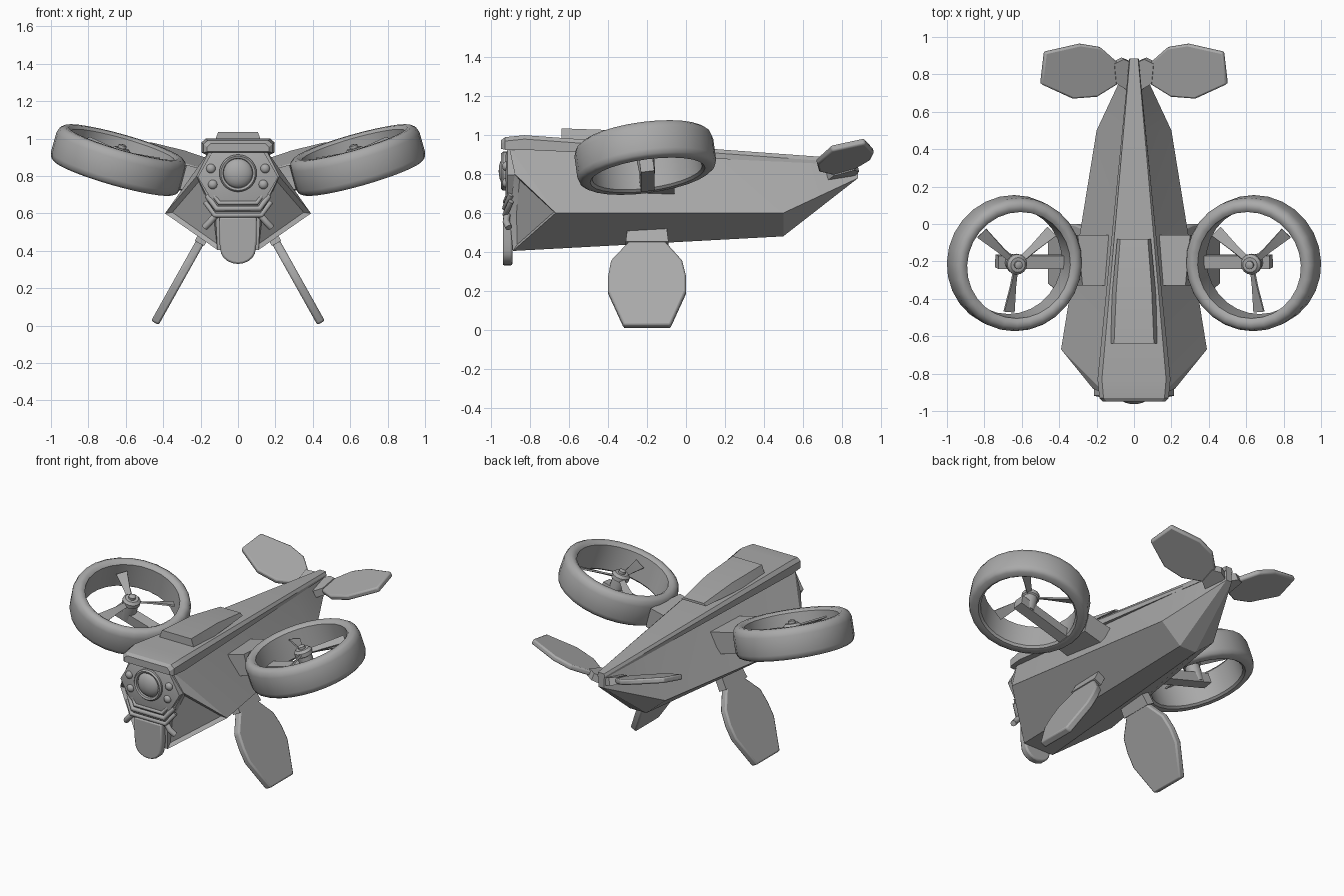
import bpy, bmesh, math
from mathutils import Matrix, Vector

if "Cube" in bpy.data.objects:
    bpy.data.objects.remove(bpy.data.objects["Cube"])

grey = bpy.data.materials.new("hull grey")
grey.diffuse_color = (0.4, 0.4, 0.4, 1)
grey.use_nodes = True
grey.node_tree.nodes["Principled BSDF"].inputs["Base Color"].default_value = grey.diffuse_color


def finish(name, bm, mirror=False, matrix=None, bevel=0, angle=35):
    """Turn a bmesh into a named object, optionally mirrored across x."""
    if matrix:
        bm.transform(matrix)
    bmesh.ops.recalc_face_normals(bm, faces=bm.faces)
    mesh = bpy.data.meshes.new(name)
    bm.to_mesh(mesh)
    bm.free()
    mesh.shade_smooth()
    mesh.set_sharp_from_angle(angle=math.radians(angle))
    mesh.materials.append(grey)
    ob = bpy.data.objects.new(name, mesh)
    bpy.context.collection.objects.link(ob)
    if bevel:
        b = ob.modifiers.new("bevel", 'BEVEL')
        b.width, b.segments, b.limit_method = bevel, 2, 'ANGLE'
    if mirror:
        ob.modifiers.new("mirror", 'MIRROR').use_clip = False
    return ob


def loft(sections):
    """Closed skin through equal-length rings of points."""
    bm = bmesh.new()
    rings = [[bm.verts.new(p) for p in s] for s in sections]
    n = len(rings[0])
    for a, b in zip(rings, rings[1:]):
        for i in range(n):
            bm.faces.new((a[i], a[(i + 1) % n], b[(i + 1) % n], b[i]))
    bm.faces.new(rings[0])
    bm.faces.new(rings[-1])
    return bm


def plate(points, offset):
    """Flat outline extruded evenly to both sides."""
    o = Vector(offset) / 2
    return loft([[Vector(p) - o for p in points], [Vector(p) + o for p in points]])


def box(x0, x1, y0, y1, z0, z1):
    return loft([[(x0, y0, z), (x1, y0, z), (x1, y1, z), (x0, y1, z)] for z in (z0, z1)])


def lathe(profile, n, closed=False):
    """Revolve (radius, z) points around z."""
    bm = bmesh.new()
    rings = [[bm.verts.new((r * math.cos(2 * math.pi * k / n), r * math.sin(2 * math.pi * k / n), z))
              for k in range(n)] for r, z in profile]
    pairs = list(zip(rings, rings[1:])) + ([(rings[-1], rings[0])] if closed else [])
    for a, b in pairs:
        for i in range(n):
            bm.faces.new((a[i], a[(i + 1) % n], b[(i + 1) % n], b[i]))
    if not closed:
        bm.faces.new(rings[0])
        bm.faces.new(rings[-1])
    return bm


def tube(name, points, radius, mirror=False):
    """Round bar following a path."""
    cu = bpy.data.curves.new(name, 'CURVE')
    cu.dimensions, cu.bevel_depth, cu.bevel_resolution, cu.use_fill_caps = '3D', radius, 2, True
    sp = cu.splines.new('POLY')
    sp.points.add(len(points) - 1)
    for p, q in zip(sp.points, points):
        p.co = (*q, 1)
    cu.materials.append(grey)
    ob = bpy.data.objects.new(name, cu)
    bpy.context.collection.objects.link(ob)
    if mirror:
        ob.modifiers.new("mirror", 'MIRROR')


# Hull: faceted wedge with a pointed tail
P = dict(T=(.15, -.91, .94), M=(.22, -.88, .80), B=(.12, -.91, .60), K=(.11, -.89, .405),
         W=(.39, -.67, .60), V=(.2, .5, .60), J=(.06, .5, .48), U=(.06, .5, .87),
         E=(.02, .885, .78), F=(.02, .885, .85))
bm = bmesh.new()
right = {k: bm.verts.new(p) for k, p in P.items()}
left = {k: bm.verts.new((-p[0], p[1], p[2])) for k, p in P.items()}
corners = []
for side in (right, left):
    for f in ("TMW", "TWVU", "UVEF", "MBKW", "WKJV", "VJE"):
        face = bm.faces.new([side[k] for k in f])
        if f == "MBKW":
            corners.append(face)
for f in ("TMB", "BK", "KJ", "JE", "EF", "FU", "UT"):
    bm.faces.new([right[k] for k in f] + [left[k] for k in reversed(f)])
bmesh.ops.recalc_face_normals(bm, faces=bm.faces)
# recessed cheek panels
bmesh.ops.inset_individual(bm, faces=corners, thickness=.035, depth=-.02)
finish("hull", bm, angle=20)

# Roof: tapering cap from the nose to the tail
roof = [(-.95, .165, .93, .975), (-.93, .185, .925, .99), (-.83, .195, .925, 1.0), (.885, .025, .845, .875)]
finish("roof", loft([[(-w, y, a), (w, y, a), (w, y, b - .02), (w * .88, y, b),
                      (-w * .88, y, b), (-w, y, b - .02)] for y, w, a, b in roof]), angle=30)

# Raised hatch on the roof
finish("roof_hatch", loft([[(-w, y, .97), (w, y, .97), (w * .82, y, z), (-w * .82, y, z)]
                           for y, w, z in ((-.64, .13, 1.035), (-.35, .115, 1.025), (-.08, .09, .985))]))

# Nose: hexagonal plate, lens with rim and small lamps
hexa = [(.14, .925), (.215, .795), (.12, .635), (-.12, .635), (-.215, .795), (-.14, .925)]
bm = loft([[(x, -.88, z) for x, z in hexa], [(x, -.918, z) for x, z in hexa],
           [(x * .8, -.928, .79 + (z - .79) * .8) for x, z in hexa]])
finish("nose_plate", bm, angle=20)
to_front = Matrix.Rotation(math.pi / 2, 4, 'X')
finish("lens_rim", lathe([(.075, 0), (.1, 0), (.1, .025), (.092, .035), (.08, .03)], 28, True),
       matrix=Matrix.Translation((0, -.915, .815)) @ to_front)


def dome(name, x, y, z, r, squash, mirror):
    b = bmesh.new()
    bmesh.ops.create_uvsphere(b, u_segments=20, v_segments=12, radius=r)
    finish(name, b, mirror, Matrix.Translation((x, y, z)) @ to_front @ Matrix.Diagonal((1, 1, squash, 1)), angle=60)


dome("lens", 0, -.918, .815, .082, .55, False)
dome("upper_lamp", .145, -.925, .84, .025, .8, True)
dome("lower_lamp", .135, -.925, .755, .025, .8, True)

# Bumper bars under the nose plate
for i, (w, z, r) in enumerate(((.1, .655, .012), (.115, .625, .016), (.125, .59, .014))):
    tube(f"bumper_bar_{i + 1}", [(-w - .05, -.9, z + .07), (-w, -.93, z), (w, -.93, z), (w + .05, -.9, z + .07)], r)
tube("bumper_hook", [(.12, -.92, .59), (.15, -.925, .555), (.178, -.91, .525)], .018, True)

# Chin: tongue with a rounded end
chin = [(.1, .58), (.1, .45)] + [(.095 * math.cos(a), .41 - .08 * math.sin(a))
                                 for a in (math.pi * k / 10 for k in range(11))] + [(-.1, .45), (-.1, .58)]
finish("chin", plate([(x, -.917, z) for x, z in chin], (0, .05, 0)), bevel=.01)

# Side pylons holding the rotors
tilt = Matrix.Rotation(math.radians(-16), 4, 'Y') @ Matrix.Rotation(math.radians(7.5), 4, 'X')
finish("pylon", loft([[(.15, y, .68), (x, y, .73), (x - .035, y, .86), (.13, y, .82)]
                      for y, x in ((-.33, .31), (-.06, .335))]), True)
finish("pylon_neck", loft([[(.25, y, .73), (.37, y, .755), (.35, y, .845), (.25, y, .82)]
                           for y in (-.28, -.12)]), True)

# Rotors: tilted duct, hub, crossbar and three twisted blades
place = Matrix.Translation((.638, -.21, .887)) @ tilt
duct = [(.285, -.085), (.298, -.097), (.335, -.097), (.352, -.085), (.36, -.06), (.36, .05),
        (.35, .08), (.33, .095), (.305, .095), (.287, .08)]
finish("rotor_duct", lathe(duct, 28, True), True, place, angle=40)
finish("rotor_hub", lathe([(.04, -.09), (.045, -.02), (.045, .02), (.055, .025), (.055, .05),
                           (.04, .065), (.022, .065), (.022, .08), (.012, .085)], 16), True, place)
finish("rotor_crossbar", box(-.29, .08, -.035, .035, -.1, -.035), True, place)
for i, deg in enumerate((137, 40, -83)):
    secs = []
    for r, w, pitch in ((.03, .016, 40), (.12, .02, 32), (.26, .034, 20)):
        rot = Matrix.Rotation(math.radians(pitch), 3, 'X')
        secs.append([Vector((r, 0, .035)) + rot @ Vector((0, a * w, b * .005))
                     for a, b in ((-1, -1), (1, -1), (1, 1), (-1, 1))])
    finish(f"rotor_blade_{i + 1}", loft(secs), True, place @ Matrix.Rotation(math.radians(deg), 4, 'Z'))

# Landing fins: broad splayed paddles, outline as (y, z)
paddle = [(-.29, .45), (-.385, .35), (-.4, .27), (-.4, .19), (-.32, .015), (-.08, .015),
          (0, .19), (0, .27), (-.02, .35), (-.11, .45)]


def on_leg(y, z):
    return (.195 + (.46 - z) * .56, y, z)


finish("landing_fin", plate([on_leg(y, z) for y, z in paddle], (.04, 0, .022)), True, bevel=.01)
stem = [(-.3, .515), (-.31, .44), (-.09, .44), (-.1, .515)]
finish("landing_fin_stem", plate([on_leg(y, z) for y, z in stem], (.05, 0, .028)), True)

# Tail fins: angled paddles, outline as (x, y)
tail = [(.09, .865), (.18, .945), (.29, .963), (.48, .92), (.5, .75), (.33, .672), (.2, .682), (.09, .75)]


def on_tail(x, y):
    return (x, y, .595 + .3 * x + .25 * y)


finish("tail_fin", plate([on_tail(x, y) for x, y in tail], (-.01, -.008, .032)), True, bevel=.01)
root = [(.0, .86), (.06, .885), (.11, .86), (.1, .755), (.05, .725), (.0, .75)]
finish("tail_fin_root", plate([on_tail(x, y) for x, y in root], (-.012, -.01, .045)), True)
